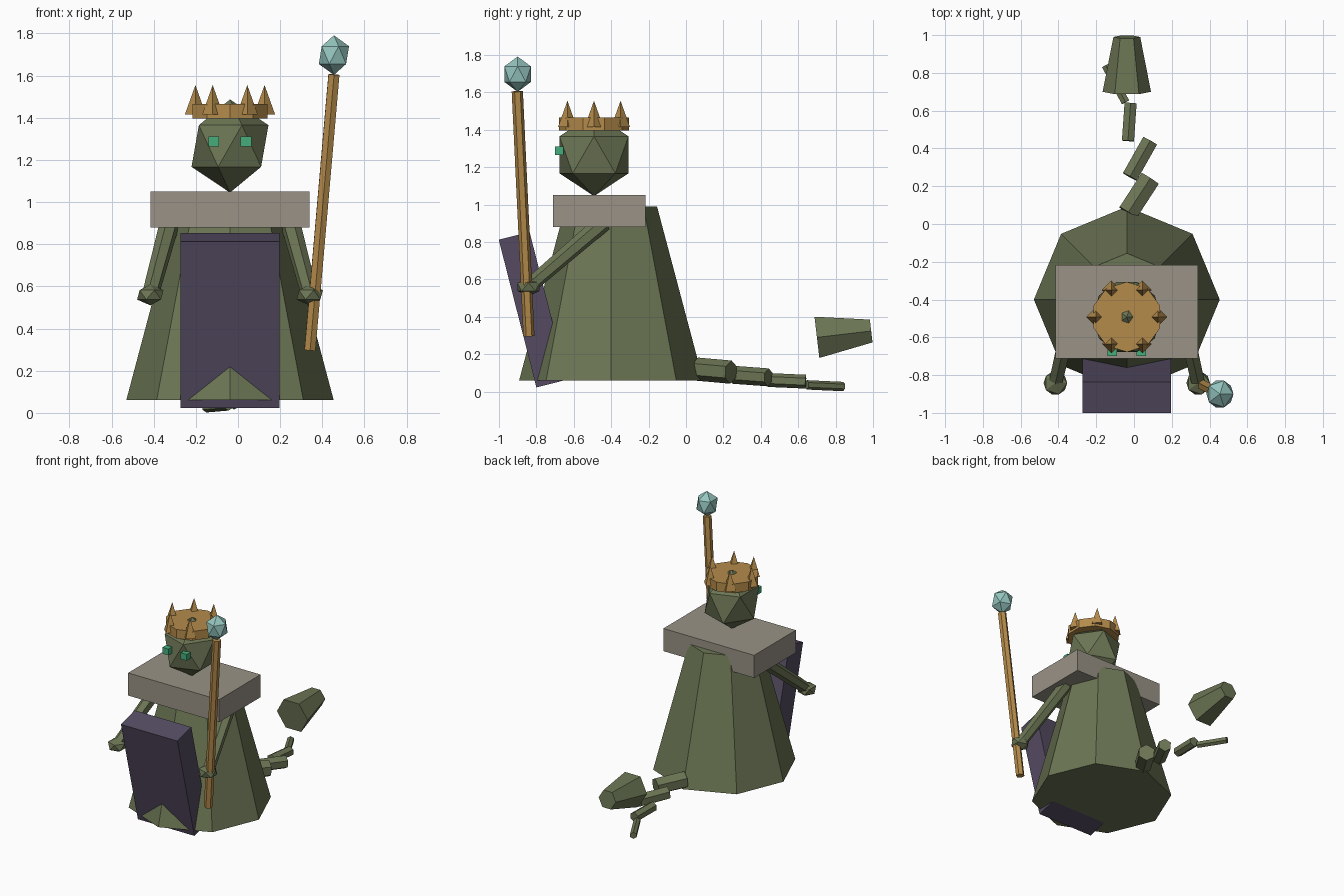
import bpy
from math import radians, sin, cos, pi
from mathutils import Vector, Matrix

if "Cube" in bpy.data.objects:
    bpy.data.objects.remove(bpy.data.objects["Cube"])

CX = -0.038  # symmetry line of the figure


def material(name, rgb):
    m = bpy.data.materials.new(name)
    m.diffuse_color = (*rgb, 1)
    m.use_nodes = True
    m.node_tree.nodes["Principled BSDF"].inputs["Base Color"].default_value = m.diffuse_color
    return m


green = material("green", (0.15, 0.18, 0.09))
gold = material("gold", (0.46, 0.26, 0.07))
purple = material("purple", (0.09, 0.07, 0.12))
fur = material("fur", (0.32, 0.29, 0.24))
teal = material("teal", (0.30, 0.56, 0.52))
glow = material("eye_green", (0.06, 0.42, 0.20))


def finish(name, mat):
    ob = bpy.context.object
    ob.name = name
    ob.data.materials.append(mat)
    return ob


def box(name, loc, size, mat, tilt=0.0):
    bpy.ops.mesh.primitive_cube_add(size=1, location=loc, rotation=(tilt, 0, 0))
    bpy.context.object.scale = size
    return finish(name, mat)


def ico(name, loc, radii, mat):
    bpy.ops.mesh.primitive_ico_sphere_add(subdivisions=1, radius=1, location=loc)
    bpy.context.object.scale = radii
    return finish(name, mat)


def limb(name, a, b, r1, r2, mat, sides=6, roll=0.0):
    """Tapered prism from point a to point b."""
    a, b = Vector(a), Vector(b)
    bpy.ops.mesh.primitive_cone_add(vertices=sides, radius1=r1, radius2=r2, depth=(b - a).length)
    rot = (b - a).to_track_quat('Z', 'Y').to_matrix().to_4x4()
    bpy.context.object.matrix_world = Matrix.Translation((a + b) / 2) @ rot @ Matrix.Rotation(roll, 4, 'Z')
    return finish(name, mat)


def upright(name, x, y, z0, z1, r1, r2, sides, mat):
    bpy.ops.mesh.primitive_cone_add(vertices=sides, radius1=r1, radius2=r2,
                                    depth=z1 - z0, location=(x, y, (z0 + z1) / 2))
    return finish(name, mat)


# Robe-like body, front plate and collar
upright("body", CX, -0.40, 0.06, 0.99, 0.492, 0.245, 8, green)
box("front_plate", (CX, -0.818, 0.438), (0.47, 0.17, 0.815), purple, radians(14.3))
box("collar", (CX, -0.464, 0.965), (0.755, 0.496, 0.17), fur)

# Head and crown
HY = -0.492
ico("head", (CX, HY, 1.266), (0.204, 0.217, 0.221), green)
upright("crown_band", CX, HY, 1.397, 1.465, 0.186, 0.186, 10, gold)
for i in range(6):
    a = i * pi / 3
    upright(f"crown_spike_{i + 1}", CX + 0.164 * cos(a), HY + 0.164 * sin(a),
            1.415, 1.555, 0.05, 0, 4, gold)

# Eyes, arms and hands on both sides
for s, side in ((-1, "left"), (1, "right")):
    box(f"eye_{side}", (CX + s * 0.076, -0.677, 1.288), (0.05, 0.045, 0.047), glow)
    hand = (CX + s * 0.378, -0.842, 0.56)
    limb(f"arm_{side}", (CX + s * 0.285, -0.44, 0.905), hand, 0.048, 0.04, green)
    ico(f"hand_{side}", hand, (0.07, 0.07, 0.05), green)

# Staff with crystal
limb("staff", (0.341, -0.84, 0.297), (0.455, -0.902, 1.605), 0.03, 0.03, gold)
ico("staff_crystal", (0.455, -0.90, 1.697), (0.08, 0.083, 0.094), teal)

# Stepped tail and its separate end piece
tail = [((-0.032, 0.06, 0.120), (0.085, 0.24, 0.104), 0.062),
        ((-0.022, 0.25, 0.090), (0.085, 0.44, 0.076), 0.048),
        ((-0.032, 0.44, 0.062), (-0.018, 0.64, 0.053), 0.037),
        ((-0.045, 0.645, 0.036), (-0.15, 0.84, 0.027), 0.025)]
for i, (a, b, r) in enumerate(tail):
    limb(f"tail_segment_{i + 1}", a, b, r, r, green)
limb("tail_tip", (CX, 0.70, 0.29), (CX, 0.99, 0.324), 0.128, 0.071, green, roll=pi / 2)
